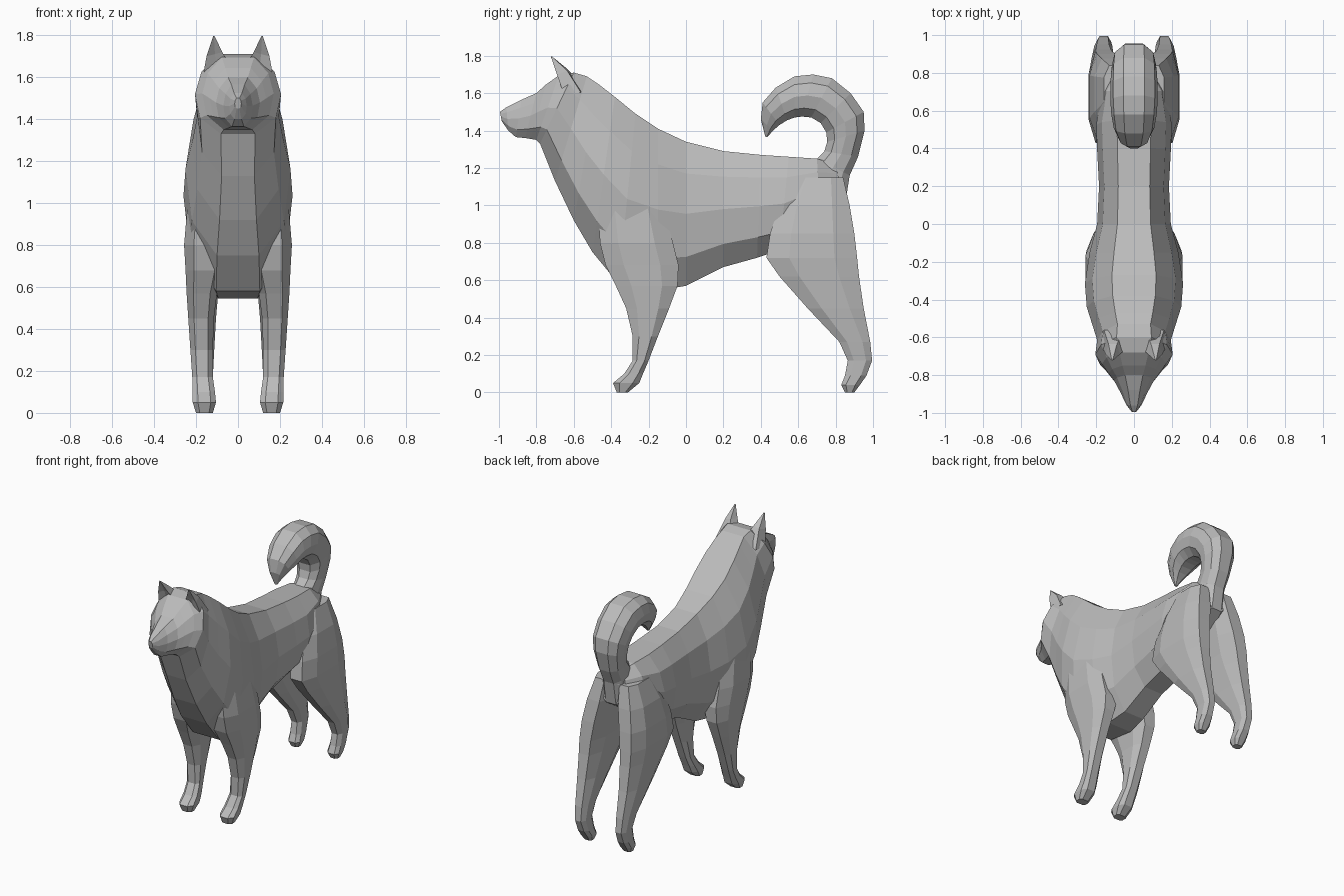
import bpy, bmesh, math

fur = bpy.data.materials.new("grey fur")
fur.diffuse_color = (0.5, 0.5, 0.5, 1)


def make(name, rings):
    """Skin a closed loft over equal-length rings of points."""
    bm = bmesh.new()
    loops = [[bm.verts.new(p) for p in r] for r in rings]
    n = len(loops[0])
    for a, b in zip(loops, loops[1:]):
        for i in range(n):
            bm.faces.new((a[i], a[(i + 1) % n], b[(i + 1) % n], b[i]))
    bm.faces.new(loops[0])
    bm.faces.new(loops[-1])
    bmesh.ops.recalc_face_normals(bm, faces=bm.faces)
    me = bpy.data.meshes.new(name)
    bm.to_mesh(me)
    bm.free()
    ob = bpy.data.objects.new(name, me)
    bpy.context.collection.objects.link(ob)
    me.materials.append(fur)
    return ob


def spine_ring(ty, tz, by, bz, w, prof):
    """Mirrored section between a top and a bottom point in the side plane."""
    half = [(w * s, ty + (by - ty) * t, tz + (bz - tz) * t) for s, t in prof]
    return half + [(-x, y, z) for x, y, z in reversed(half)]


def leg_ring(s, z, y0, y1, x0, x1):
    """Rounded eight-sided level section."""
    cx, cy, rx, ry = (x0 + x1) / 2, (y0 + y1) / 2, (x1 - x0) / 2, (y1 - y0) / 2
    c = [(1, .5), (.55, 1), (-.55, 1), (-1, .5), (-1, -.5), (-.55, -1), (.55, -1), (1, -.5)]
    return [(s * (cx + rx * a), cy + ry * b, z) for a, b in c]


# Body from rump through neck to nose: top y, z, bottom y, z, half width
body_sections = [
    (.80, 1.22, .85, 1.00, .10), (.70, 1.25, .72, .92, .17), (.55, 1.26, .50, .76, .20),
    (.40, 1.27, .38, .72, .195), (.20, 1.29, .20, .67, .185), (0, 1.34, 0, .57, .195),
    (-.15, 1.41, -.15, .545, .235), (-.27, 1.49, -.36, .58, .26), (-.38, 1.58, -.50, .75, .25),
    (-.47, 1.65, -.60, .92, .22), (-.53, 1.69, -.70, 1.13, .195), (-.60, 1.71, -.78, 1.33, .205),
    (-.68, 1.695, -.80, 1.35, .17), (-.75, 1.645, -.83, 1.355, .135), (-.80, 1.60, -.86, 1.36, .105),
    (-.88, 1.565, -.91, 1.365, .07), (-.96, 1.525, -.95, 1.40, .042), (-.995, 1.50, -.985, 1.45, .016)]
body_prof = [(.45, 0), (.85, .22), (1, .5), (.88, .8), (.4, 1)]
body = make("dog_body", [spine_ring(*s, body_prof) for s in body_sections])
parts = []

# Curled tail: outer y, z, inner y, z, half width
tail_sections = [
    (.85, 1.00, .62, 1.18, .09), (.875, 1.16, .70, 1.25, .085), (.92, 1.26, .74, 1.29, .09),
    (.955, 1.40, .755, 1.34, .105), (.95, 1.50, .75, 1.39, .115), (.88, 1.60, .72, 1.44, .122),
    (.78, 1.68, .67, 1.47, .125), (.68, 1.70, .62, 1.475, .125), (.58, 1.69, .58, 1.47, .12),
    (.48, 1.63, .54, 1.455, .108), (.41, 1.55, .50, 1.43, .08), (.40, 1.46, .465, 1.40, .045),
    (.425, 1.365, .435, 1.365, .01)]
tail_prof = [(.45, 0), (.88, .2), (1, .5), (.85, .8), (.4, 1)]
parts.append(make("tail", [spine_ring(*s, tail_prof) for s in tail_sections]))

# Legs: z, front y, back y, inner x, outer x
hind = [(1.15, .58, .84, .03, .16), (1.0, .50, .875, .035, .21), (.85, .45, .90, .06, .235),
        (.72, .43, .915, .08, .24), (.62, .50, .925, .09, .235), (.45, .65, .95, .105, .225),
        (.27, .82, .985, .115, .21), (.17, .865, .995, .12, .20), (.09, .85, .965, .115, .2),
        (.04, .83, .93, .11, .2), (0, .85, .90, .125, .185)]
fore = [(1.0, -.47, -.12, .05, .24), (.8, -.46, -.07, .05, .257), (.68, -.43, -.04, .07, .25),
        (.57, -.375, -.045, .10, .245), (.45, -.32, -.09, .115, .237), (.30, -.285, -.15, .12, .227),
        (.17, -.285, -.20, .12, .218), (.10, -.33, -.23, .11, .216), (.05, -.39, -.25, .105, .216),
        (0, -.37, -.31, .12, .20)]
for s, side in ((1, "left"), (-1, "right")):
    parts.append(make("hind_leg_" + side, [leg_ring(s, *r) for r in hind]))
    parts.append(make("front_leg_" + side, [leg_ring(s, *r) for r in fore]))
    # Pointed ear with a hollowed front
    base = [(.04, -.66, 1.66), (.10, -.655, 1.62), (.168, -.655, 1.60), (.16, -.56, 1.60), (.06, -.57, 1.66)]
    mid = [(.075, -.69, 1.72), (.11, -.675, 1.71), (.15, -.69, 1.70), (.135, -.635, 1.72), (.09, -.635, 1.73)]
    tip = [(.115 + .004 * math.cos(a), -.72 + .004 * math.sin(a), 1.797)
           for a in (3.8, 4.7, 5.6, .7, 2.4)]
    parts.append(make("ear_" + side, [[(s * x, y, z) for x, y, z in r] for r in (base, mid, tip)]))
    # Brow ridge over the eye
    inner = [(.035, -.80, 1.575), (.035, -.815, 1.555), (.035, -.77, 1.55)]
    outer = [(.08, -.79, 1.58), (.085, -.805, 1.555), (.07, -.74, 1.55)]
    end = [(.12, -.76, 1.555), (.122, -.765, 1.54), (.09, -.73, 1.54)]
    parts.append(make("brow_" + side, [[(s * x, y, z) for x, y, z in r] for r in (inner, outer, end)]))

# Fuse all parts into one skin
for p in parts:
    m = body.modifiers.new(p.name, 'BOOLEAN')
    m.operation, m.solver, m.object = 'UNION', 'EXACT', p
dg = bpy.context.evaluated_depsgraph_get()
fused = bpy.data.meshes.new_from_object(body.evaluated_get(dg))
body.modifiers.clear()
body.data = fused
for p in parts:
    bpy.data.objects.remove(p)
